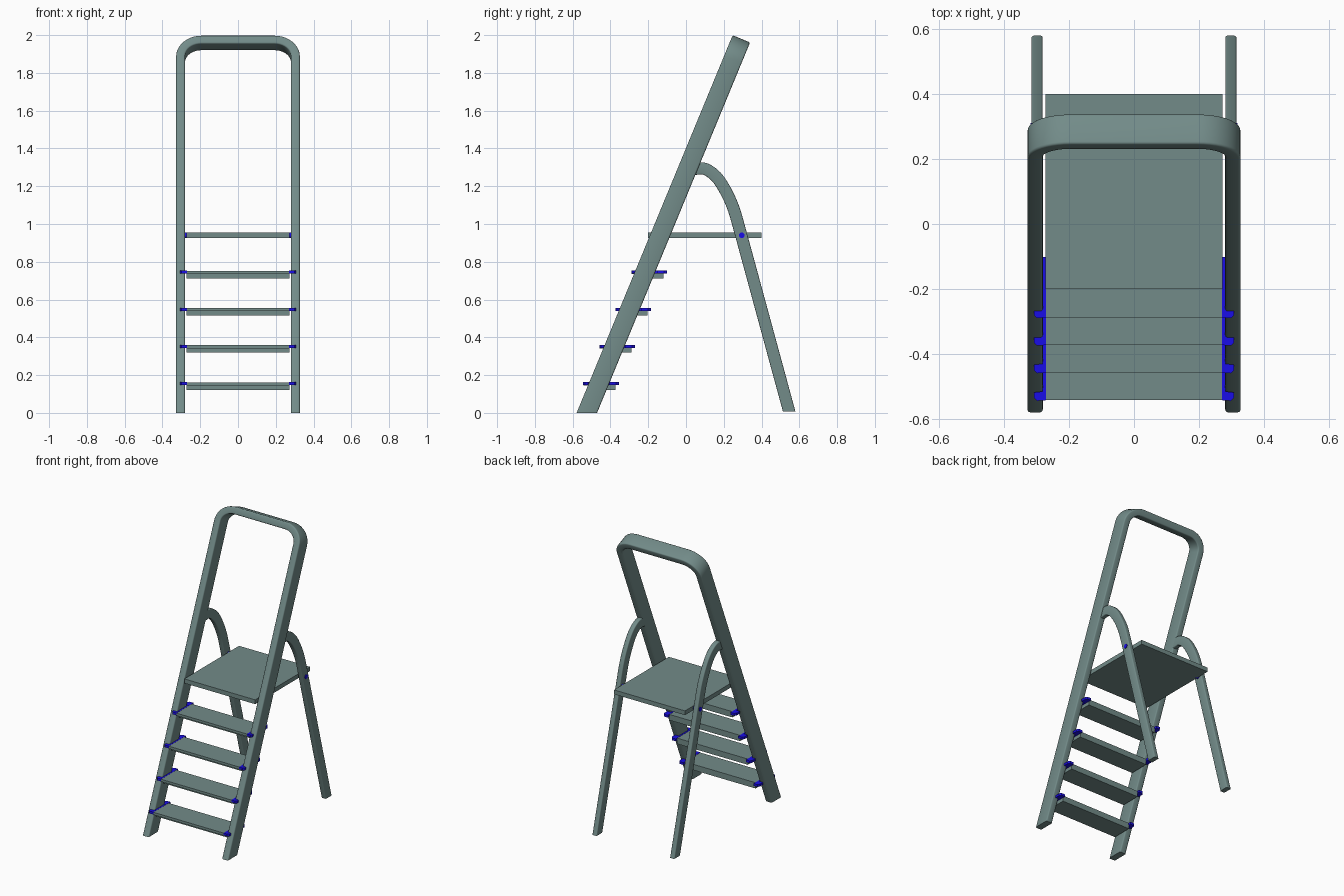
import bpy, bmesh, math
from mathutils import Vector

if "Cube" in bpy.data.objects:
    bpy.data.objects.remove(bpy.data.objects["Cube"])

TILT = math.atan2(0.82, 1.985)
SN, CS = math.sin(TILT), math.cos(TILT)


def material(name, rgb):
    m = bpy.data.materials.new(name)
    m.diffuse_color = (*rgb, 1)
    m.use_nodes = True
    m.node_tree.nodes["Principled BSDF"].inputs["Base Color"].default_value = m.diffuse_color
    return m


GREEN = material("grey_green", (0.17, 0.26, 0.25))
BLUE = material("blue", (0.01, 0.004, 0.8))


def finish(bm, name, mat, smooth=False):
    bmesh.ops.recalc_face_normals(bm, faces=bm.faces)
    me = bpy.data.meshes.new(name)
    bm.to_mesh(me)
    bm.free()
    me.materials.append(mat)
    ob = bpy.data.objects.new(name, me)
    bpy.context.collection.objects.link(ob)
    if smooth:
        bpy.context.view_layer.objects.active = ob
        ob.select_set(True)
        bpy.ops.object.shade_smooth_by_angle(angle=math.radians(35))
        ob.select_set(False)
    return ob


def rounded_rect(w, h, r, n=3):
    pts = []
    for k, (sx, sy) in enumerate([(1, 1), (-1, 1), (-1, -1), (1, -1)]):
        for i in range(n + 1):
            a = math.pi / 2 * (k + i / n)
            pts.append((sx * (w / 2 - r) + r * math.cos(a), sy * (h / 2 - r) + r * math.sin(a)))
    return pts


def sweep(path, section, place):
    """Sweep a section along a flat path; place(u, v, w) maps to 3D."""
    bm, rings = bmesh.new(), []
    path = [Vector(p) for p in path]
    for i, p in enumerate(path):
        t = (path[min(i + 1, len(path) - 1)] - path[max(i - 1, 0)]).normalized()
        nrm = Vector((t.y, -t.x))
        rings.append([bm.verts.new(place(*(p + nrm * a), b)) for a, b in section])
    for r0, r1 in zip(rings, rings[1:]):
        for j in range(len(r0)):
            k = (j + 1) % len(r0)
            bm.faces.new((r0[j], r0[k], r1[k], r1[j]))
    bm.faces.new(rings[0])
    bm.faces.new(rings[-1])
    return bm, rings


def prism(bm, pts, place, a, b):
    """Extrude a polygon between two offsets."""
    lo = [bm.verts.new(place(p, a)) for p in pts]
    hi = [bm.verts.new(place(p, b)) for p in pts]
    bm.faces.new(lo)
    bm.faces.new(hi)
    for i in range(len(pts)):
        j = (i + 1) % len(pts)
        bm.faces.new((lo[i], lo[j], hi[j], hi[i]))


# Leaning hoop: both front rails and the handle in one tube
X, TOP, RX, RV = 0.304, 2.119, 0.11, 0.095
corner = [(X - RX + RX * math.cos(a), TOP - RV + RV * math.sin(a))
          for a in (math.pi / 2 * i / 10 for i in range(11))]
path = [(X, 0), (X, 1.0), (X, 1.95)] + corner
path += [(-x, v) for x, v in reversed(path)]
bm, rings = sweep(path, rounded_rect(0.047, 0.1, 0.008),
                  lambda u, v, w: (u, -0.525 + v * SN + w * CS, v * CS - w * SN))
for ring in (rings[0], rings[-1]):      # cut the feet level with the ground
    for v in ring:
        v.co.y -= v.co.z * SN / CS
        v.co.z = 0
finish(bm, "front_rail_hoop", GREEN, True)

# Curved rear legs
ctrl = [(0.02, 1.285), (0.06, 1.293), (0.11, 1.288), (0.175, 1.232), (0.243, 1.105), (0.288, 0.957)]
leg = []
for i in range(len(ctrl) - 1):
    p0, p1, p2 = (Vector(ctrl[max(i - 1, 0)]), Vector(ctrl[i]), Vector(ctrl[i + 1]))
    p3 = Vector(ctrl[i + 2]) if i + 2 < len(ctrl) else Vector((0.33, 0.805))
    for s in range(5):
        t = s / 5
        leg.append(0.5 * (2 * p1 + (p2 - p0) * t + (2 * p0 - 5 * p1 + 4 * p2 - p3) * t * t
                          + (3 * p1 - p0 - 3 * p2 + p3) * t ** 3))
leg += [ctrl[-1], (0.546, 0.008)]
for side, tag in ((-1, "left"), (1, "right")):
    bm, rings = sweep(leg, rounded_rect(0.064, 0.034, 0.006),
                      lambda u, v, w: (side * 0.298 + w, u, v))
    for v in rings[-1]:
        v.co.y -= (v.co.z - 0.008) * -0.27
        v.co.z = 0.008
    finish(bm, "rear_leg_" + tag, GREEN, True)
    # Pivot pin joining platform and leg
    bm = bmesh.new()
    circle = [(0.295 + 0.015 * math.cos(math.tau * i / 20), 0.94 + 0.015 * math.sin(math.tau * i / 20))
              for i in range(20)]
    prism(bm, circle, lambda p, o: (side * o, *p), 0.26, 0.319)
    finish(bm, "pivot_pin_" + tag, BLUE, True)

# Platform
bm = bmesh.new()
prism(bm, [(-0.2, 0.926), (0.4, 0.926), (0.4, 0.956), (-0.2, 0.956)],
      lambda p, o: (o, *p), -0.272, 0.272)
finish(bm, "platform", GREEN)

# Steps: thin tread over a narrower slab, with clips hooked round the rails
for n in range(4):
    y, z = -0.542 + 0.0848 * n, 0.162 + 0.1967 * n
    bm = bmesh.new()
    prof = [(0, 0), (0.168, 0), (0.168, -0.04), (0.03, -0.04), (0.03, -0.017), (0, -0.017)]
    prism(bm, [(y + a, z + b) for a, b in prof], lambda p, o: (o, *p), -0.272, 0.272)
    finish(bm, "step_%d" % (n + 1), GREEN)
    clip = [(0.27, 0), (0.298, -0.002), (0.308, 0.008), (0.308, 0.024), (0.281, 0.027),
            (0.281, 0.137), (0.308, 0.137), (0.308, 0.172), (0.298, 0.186), (0.27, 0.186)]
    for side, tag in ((-1, "left"), (1, "right")):
        bm = bmesh.new()
        prism(bm, clip, lambda p, o: (side * p[0], y + p[1], o), z - 0.015, z + 0.001)
        finish(bm, "step_clip_%d_%s" % (n + 1, tag), BLUE)
